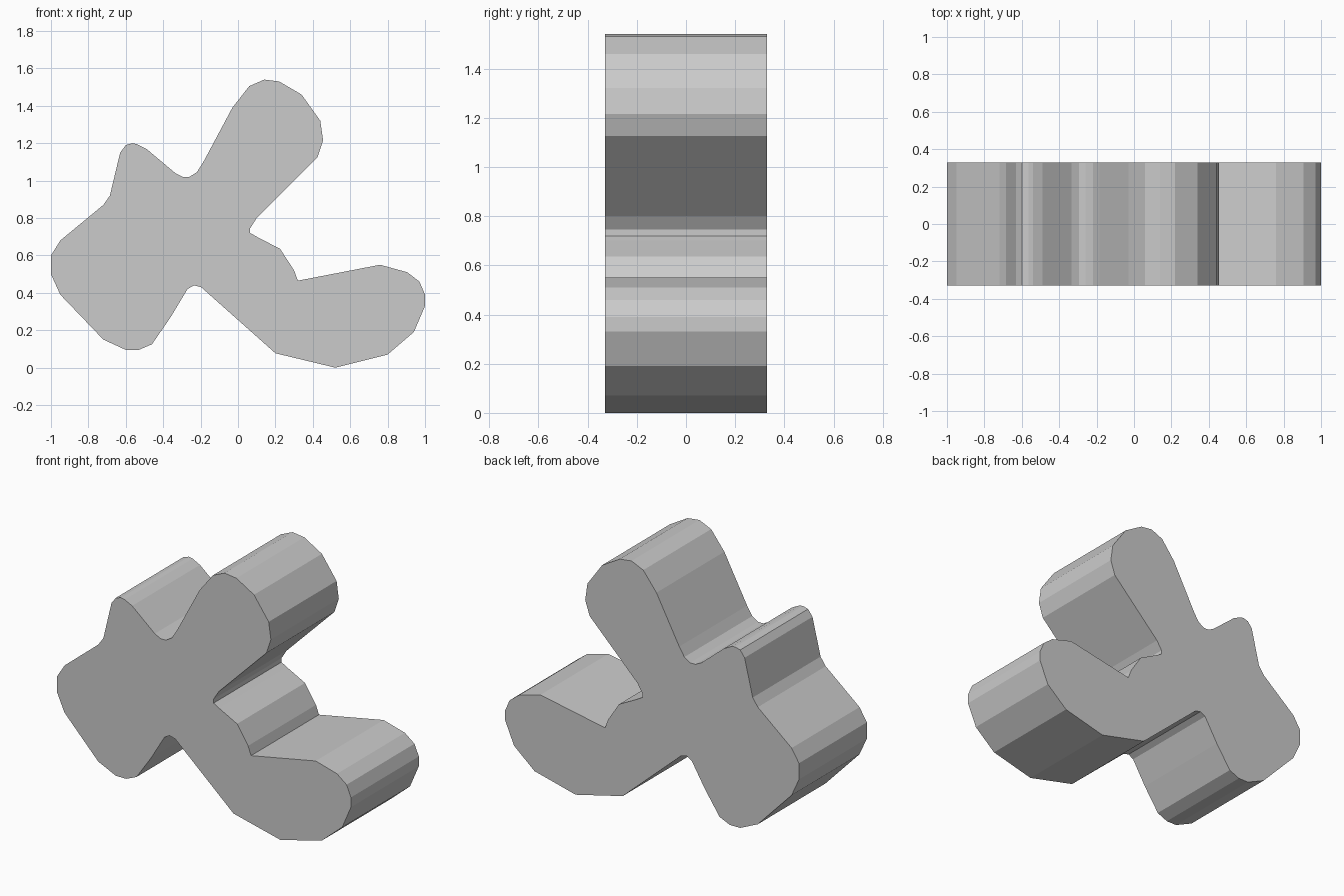
import bpy, bmesh

if "Cube" in bpy.data.objects:
    bpy.data.objects.remove(bpy.data.objects["Cube"])

HALF_DEPTH = 0.33

# Silhouette in the x-z plane, grouped by lobe, running clockwise from the left
left_lobe = [(-1, .50), (-1, .60), (-.95, .68), (-.72, .87), (-.685, .92)]
small_top_lobe = [(-.63, 1.15), (-.60, 1.19), (-.565, 1.20), (-.54, 1.195), (-.49, 1.17),
                  (-.335, 1.04), (-.295, 1.02), (-.26, 1.02), (-.22, 1.045), (-.185, 1.10)]
tall_top_lobe = [(-.03, 1.39), (.06, 1.505), (.14, 1.54), (.22, 1.53), (.34, 1.46),
                 (.44, 1.32), (.455, 1.215), (.425, 1.125), (.10, .80), (.065, .745)]
notch = [(.065, .72), (.10, .70), (.225, .635), (.30, .52), (.32, .465)]
right_lobe = [(.76, .55), (.905, .51), (.97, .46), (1, .39), (1, .33), (.94, .19),
              (.80, .07), (.52, 0), (.20, .077), (-.197, .43)]
bottom_lobe = [(-.235, .44), (-.27, .42), (-.36, .27), (-.46, .125), (-.53, .095),
               (-.60, .095), (-.72, .15), (-.95, .39)]
outline = left_lobe + small_top_lobe + tall_top_lobe + notch + right_lobe + bottom_lobe

# Extrude the silhouette through the depth
bm = bmesh.new()
face = bm.faces.new([bm.verts.new((x, -HALF_DEPTH, z)) for x, z in outline])
extruded = bmesh.ops.extrude_face_region(bm, geom=[face], use_keep_orig=True)
moved = [g for g in extruded["geom"] if isinstance(g, bmesh.types.BMVert)]
bmesh.ops.translate(bm, vec=(0, 2 * HALF_DEPTH, 0), verts=moved)
bmesh.ops.recalc_face_normals(bm, faces=bm.faces)

# Flat-shaded lobed block
mesh = bpy.data.meshes.new("lobed_block")
bm.to_mesh(mesh)
bm.free()
bpy.context.collection.objects.link(bpy.data.objects.new("lobed_block", mesh))
